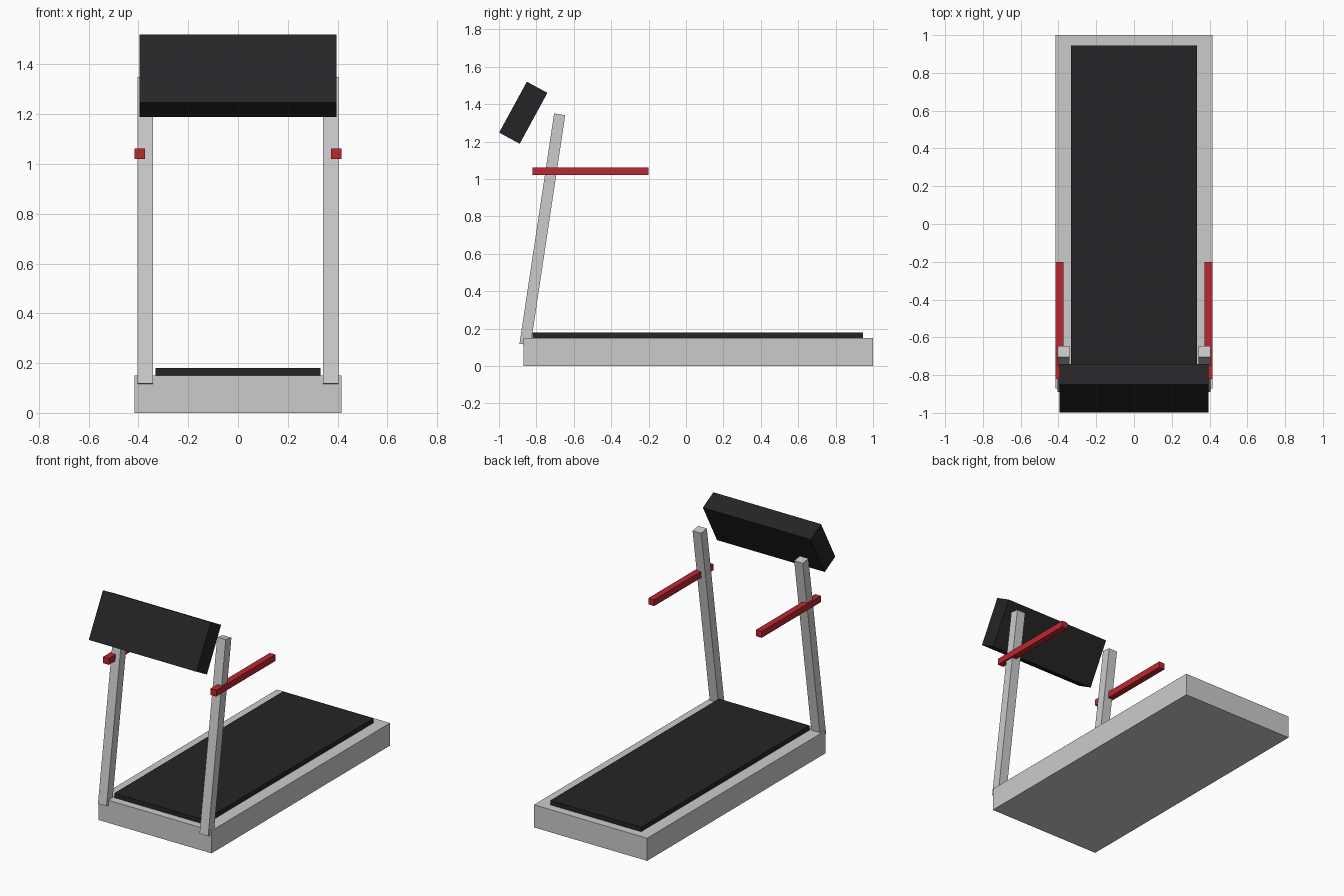
import bpy
import math

if "Cube" in bpy.data.objects:
    bpy.data.objects.remove(bpy.data.objects["Cube"])


def material(name, rgb):
    mat = bpy.data.materials.new(name)
    mat.diffuse_color = (*rgb, 1.0)
    mat.use_nodes = True
    mat.node_tree.nodes["Principled BSDF"].inputs["Base Color"].default_value = mat.diffuse_color
    return mat


def box(name, center, size, tilt=0.0, mat=None):
    """Box of a given size, leaning towards +y by tilt degrees."""
    bpy.ops.mesh.primitive_cube_add(size=1, location=center)
    obj = bpy.context.object
    obj.name = name
    obj.scale = size
    bpy.ops.object.transform_apply(location=False, rotation=False, scale=True)
    obj.rotation_euler.x = -math.radians(tilt)
    if mat:
        obj.data.materials.append(mat)
    return obj


black = material("black_rubber", (0.018, 0.018, 0.02))
red = material("red_grip", (0.5, 0.02, 0.03))

# Deck and running belt
box("deck", (0, 0.065, 0.075), (0.83, 1.87, 0.15))
box("running_belt", (0, 0.0625, 0.165), (0.665, 1.765, 0.03), mat=black)

# Leaning uprights and level handrails on both sides
for side, s in (("left", -1), ("right", 1)):
    box(f"{side}_upright", (s * 0.3725, -0.768, 0.73), (0.063, 0.06, 1.245), 8.55)
    box(f"{side}_handrail", (s * 0.394, -0.51, 1.041), (0.042, 0.62, 0.042), mat=red)

# Tilted console
box("console", (0, -0.87, 1.354), (0.79, 0.125, 0.31), 28.6, black)
